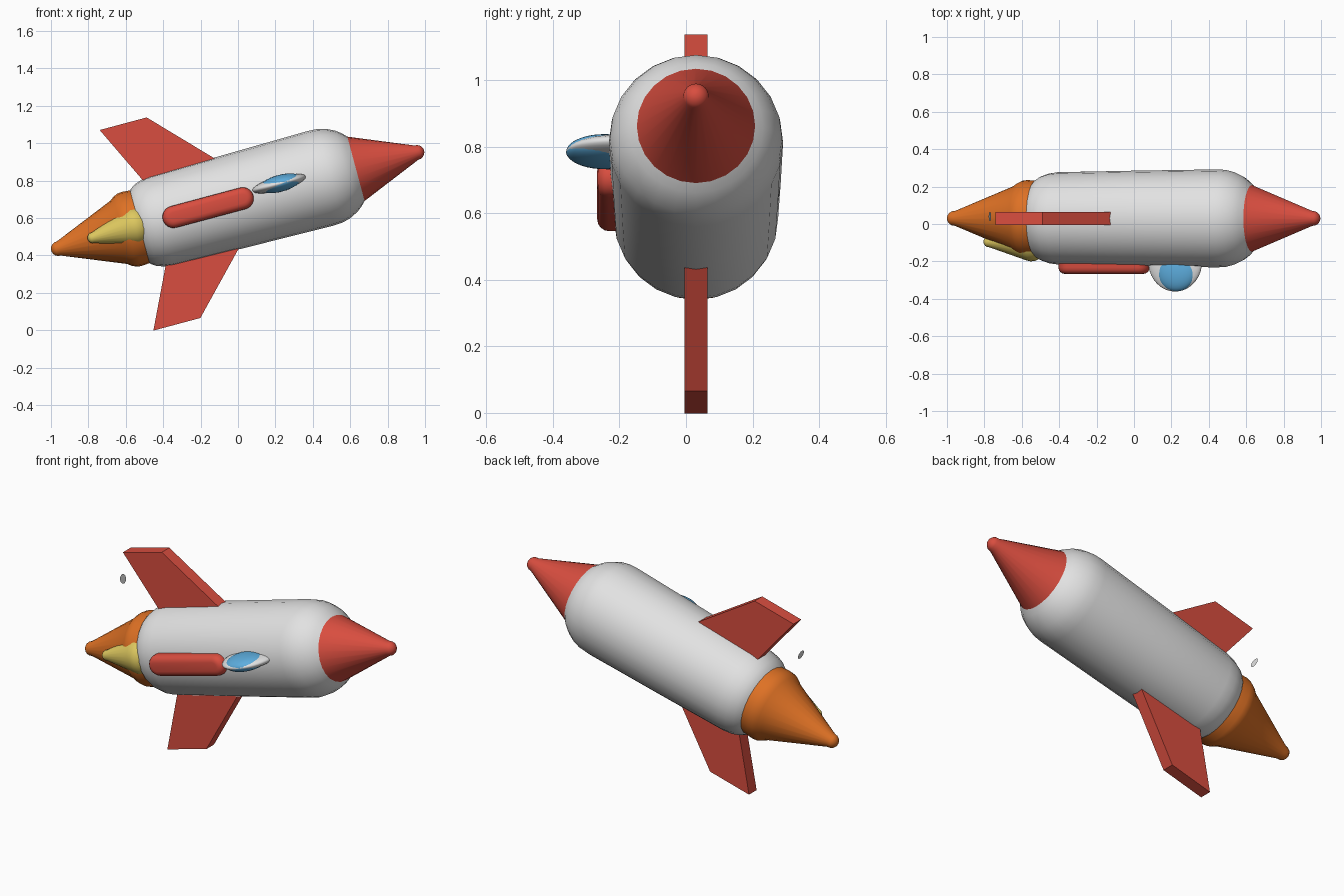
import bpy, bmesh, math
from mathutils import Matrix

if "Cube" in bpy.data.objects:
    bpy.data.objects.remove(bpy.data.objects["Cube"])

# Rocket is built along local x, then pitched nose-up
TILT = Matrix.Translation((0, 0.03, 0.694)) @ Matrix.Rotation(math.radians(-15), 4, 'Y')


def material(name, rgb):
    m = bpy.data.materials.new(name)
    m.diffuse_color = (*rgb, 1)
    m.use_nodes = True
    m.node_tree.nodes["Principled BSDF"].inputs["Base Color"].default_value = m.diffuse_color
    return m


WHITE = material("hull white", (0.76, 0.76, 0.76))
RED = material("red", (0.69, 0.075, 0.05))
ORANGE = material("orange", (0.73, 0.165, 0.018))
YELLOW = material("yellow", (0.73, 0.58, 0.115))
BLUE = material("glass blue", (0.11, 0.42, 0.73))


def finish(name, bm, mat, angle=35):
    bmesh.ops.recalc_face_normals(bm, faces=bm.faces[:])
    me = bpy.data.meshes.new(name)
    bm.to_mesh(me)
    bm.free()
    me.transform(TILT)
    me.materials.append(mat)
    me.shade_smooth()
    me.set_sharp_from_angle(angle=math.radians(angle))
    ob = bpy.data.objects.new(name, me)
    bpy.context.collection.objects.link(ob)
    return ob


def lathe(name, profile, mat, y=0.0, z=0.0, sides=24):
    """Revolve (x, radius) points about the x axis and cap both ends."""
    bm = bmesh.new()
    rings = []
    for x, r in profile:
        rings.append([bm.verts.new((x, y + r * math.cos(a), z + r * math.sin(a)))
                      for a in (2 * math.pi * i / sides for i in range(sides))])
    for a, b in zip(rings, rings[1:]):
        for i in range(sides):
            j = (i + 1) % sides
            bm.faces.new((a[i], a[j], b[j], b[i]))
    bm.faces.new(rings[0])
    bm.faces.new(rings[-1])
    return finish(name, bm, mat)


def tip(center, r, direction):
    """Profile points of a rounded cone tip."""
    return [(center + direction * r * math.sin(math.radians(a)), r * math.cos(math.radians(a)))
            for a in (-5, 20, 40, 60, 75, 88)]


def prism(name, outline, y0, y1, mat, round_front=0.0):
    """Extrude an (x, z) outline from y0 (front) to y1."""
    bm = bmesh.new()
    front = bm.faces.new([bm.verts.new((x, y0, z)) for x, z in outline])
    rim = list(front.edges)
    back = bmesh.ops.extrude_face_region(bm, geom=[front], use_keep_orig=True)
    moved = [g for g in back["geom"] if isinstance(g, bmesh.types.BMVert)]
    for v in moved:
        v.co.y = y1
    if round_front:
        bmesh.ops.bevel(bm, geom=rim, offset=round_front, segments=4,
                        profile=0.5, affect='EDGES')
    return finish(name, bm, mat)


def ellipsoid(name, center, radii, mat):
    bm = bmesh.new()
    bmesh.ops.create_uvsphere(bm, u_segments=32, v_segments=20, radius=1)
    bm.transform(Matrix.Translation(center) @ Matrix.Diagonal((radii[0], radii[2], radii[1], 1))
                 @ Matrix.Rotation(math.pi / 2, 4, 'X'))
    return finish(name, bm, mat, 60)


# Hull with rounded shoulders
lathe("hull", [(-0.55, 0.195), (-0.535, 0.21), (-0.51, 0.226), (-0.47, 0.24), (-0.42, 0.247),
               (0, 0.255), (0.46, 0.262), (0.51, 0.259), (0.555, 0.247), (0.60, 0.225),
               (0.63, 0.202), (0.653, 0.178)], WHITE)

# Nose cone
lathe("nose_cone", [(0.653, 0.178)] + tip(0.99, 0.04, 1), RED)

# Exhaust flame, outer and inner
lathe("outer_flame", [(-0.53, 0.20), (-0.59, 0.205), (-0.615, 0.202), (-0.64, 0.19),
                      (-0.66, 0.175)] + tip(-0.994, 0.04, -1), ORANGE)
lathe("inner_flame", [(-0.50, 0.075), (-0.52, 0.09), (-0.545, 0.102), (-0.57, 0.105),
                      (-0.595, 0.099)] + tip(-0.80, 0.03, -1), YELLOW, y=-0.125, z=0.008)

# Upper and lower swept fins
for side, label in ((1, "upper_fin"), (-1, "lower_fin")):
    prism(label, [(-0.617, side * 0.555), (-0.357, side * 0.555),
                  (-0.02, side * 0.205), (-0.449, side * 0.205)], -0.035, 0.035, RED)

# Rounded side fin facing the front
R = 0.059
pill = [(cx + R * math.cos(math.radians(s + 15 * i)), 0.004 + R * math.sin(math.radians(s + 15 * i)))
        for cx, s in ((0.027, -90), (-0.356, 90)) for i in range(13)]
prism("side_fin", pill, -0.297, -0.19, RED, round_front=0.035)

# Porthole frame and glass
ellipsoid("porthole_frame", (0.236, -0.231, 0.03), (0.149, 0.038, 0.16), WHITE)
ellipsoid("porthole_glass", (0.242, -0.275, 0.03), (0.115, 0.045, 0.115), BLUE)

# Small loose disc behind the upper fin
bm = bmesh.new()
bmesh.ops.create_circle(bm, cap_ends=True, segments=16, radius=0.026)
bm.transform(Matrix.Translation((-0.693, 0.01, 0.389)) @ Matrix.Rotation(math.pi / 2, 4, 'Y'))
finish("loose_disc", bm, WHITE)
